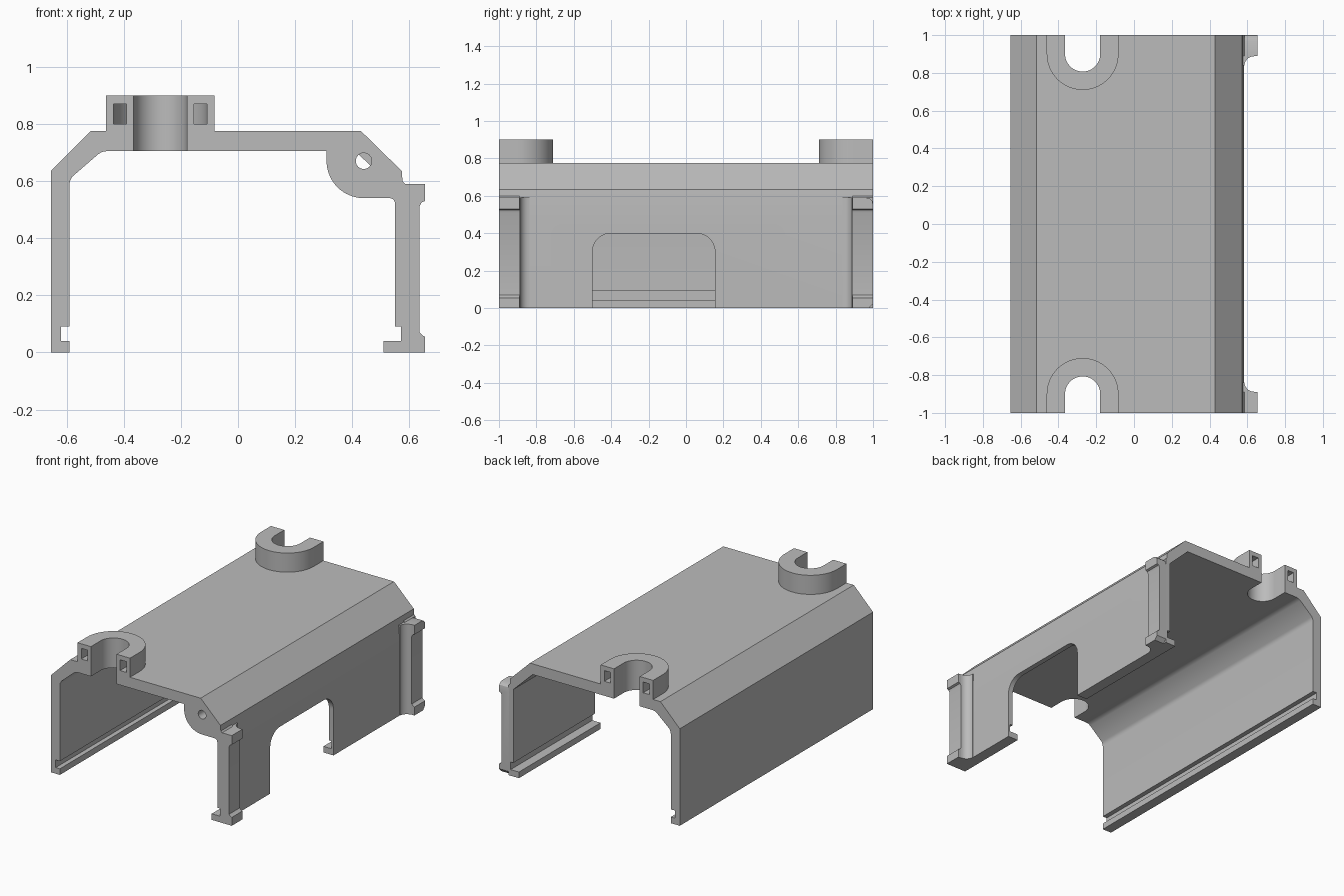
import bpy
import bmesh
import math

cube = bpy.data.objects.get("Cube")
if cube:
    bpy.data.objects.remove(cube, do_unlink=True)

grey = bpy.data.materials.new("plain grey")
grey.use_nodes = True
grey.diffuse_color = (0.5, 0.5, 0.5, 1)
grey.node_tree.nodes["Principled BSDF"].inputs["Base Color"].default_value = (0.5, 0.5, 0.5, 1)


def arc(cx, cy, r, start, end, steps=16):
    """Points along a circular arc, angles in degrees."""
    return [(cx + r * math.cos(math.radians(start + (end - start) * i / steps)),
             cy + r * math.sin(math.radians(start + (end - start) * i / steps)))
            for i in range(steps + 1)]


def prism(name, outline, axis, a, b):
    """Extrude a closed 2D outline along an axis from a to b."""
    place = {"x": lambda u, v, t: (t, u, v),
             "y": lambda u, v, t: (u, t, v),
             "z": lambda u, v, t: (u, v, t)}[axis]
    bm = bmesh.new()
    base = [bm.verts.new(place(u, v, a)) for u, v in outline]
    top = [bm.verts.new(place(u, v, b)) for u, v in outline]
    bm.faces.new(base)
    bm.faces.new(top)
    for i in range(len(base)):
        j = (i + 1) % len(base)
        bm.faces.new((base[i], base[j], top[j], top[i]))
    bmesh.ops.recalc_face_normals(bm, faces=bm.faces)
    mesh = bpy.data.meshes.new(name)
    bm.to_mesh(mesh)
    bm.free()
    mesh.materials.append(grey)
    obj = bpy.data.objects.new(name, mesh)
    bpy.context.collection.objects.link(obj)
    return obj


def activate(obj):
    bpy.ops.object.select_all(action="DESELECT")
    obj.select_set(True)
    bpy.context.view_layer.objects.active = obj


def cut(cutter, *targets):
    """Subtract a cutter from each target, then discard it."""
    cutter.hide_render = True
    for obj in targets:
        activate(obj)
        mod = obj.modifiers.new("cut", "BOOLEAN")
        mod.operation = "DIFFERENCE"
        mod.solver = "EXACT"
        mod.object = cutter
        bpy.ops.object.modifier_apply(modifier=mod.name)
    bpy.data.objects.remove(cutter, do_unlink=True)


# Housing shell: constant cross-section with a rail groove in each wall
outer = [(-.655, 0), (-.655, .635), (-.515, .775), (.43, .775),
         (.573, .635), (.583, .51), (.583, 0)]
right_rail = [(.51, 0), (.51, .04), (.57, .04), (.57, .09), (.55, .09)]
ceiling = [(.55, .57), (.41, .705), (-.455, .705), (-.475, .702),
           (-.49, .693), (-.58, .615), (-.588, .60), (-.59, .585)]
left_rail = [(-.59, .09), (-.62, .09), (-.62, .04), (-.59, .04), (-.59, 0)]
shell = prism("housing_shell", outer + right_rail + ceiling + left_rail, "y", -1, 1)
parts = [shell]

# Rounded opening in the left wall
opening = [(-.5, -.1)] + arc(-.4, .3, .1, 180, 90) + arc(.055, .3, .1, 90, 0) + [(.155, -.1)]
cut(prism("opening_cutter", opening, "x", .45, .75), shell)

# Rounded corner lug with a pin hole, at the front end
lug = prism("corner_lug", [(.55, .57), (.41, .705), (.31, .705)]
            + arc(.44, .67, .13, 180, 270) + arc(.53, .52, .02, 90, 0, 6), "y", -1, -.9)
parts.append(lug)
cut(prism("pin_hole_cutter", arc(.44, .67, .028, 0, 345, 23), "y", -1.1, -.895), lug, shell)


def arch(r, s, end=1.0):
    """U-shaped outline, open towards the end face on side s."""
    points = [(-r, end)] + [(x, y) for x, y in arc(0, .9, r, 180, 360, 32)] + [(r, end)]
    return [(x - .272, s * y) for x, y in points]


for s, side in ((-1, "front"), (1, "back")):
    # Raised horseshoe boss with a hidden curved strap channel and an open slot
    boss = prism(side + "_boss", arch(.19, s), "z", .775, .9)
    parts.append(boss)
    channel = arch(.163, s, 1.1) + arch(.118, s, 1.1)[::-1]
    cut(prism("channel_cutter", channel, "z", .80, .87), boss)
    cut(prism("slot_cutter", arch(.093, s, 1.1), "z", .65, 1), boss, shell)

    # Wall clip with a lip at top and bottom, and a flare blending into the wall
    lip = [(.575, 0), (.655, 0), (.655, .055), (.645, .06), (.635, .07), (.635, .51),
           (.642, .525), (.655, .53), (.655, .59), (.585, .59), (.575, .6)]
    clip = prism(side + "_clip", lip, "y", s, s * .89)
    flare_plan = [(.575, .89), (.635, .89)] + arc(.635, .838, .05, 90, 180, 8) + [(.575, .838)]
    flare = prism(side + "_clip_flare", [(x, s * y) for x, y in flare_plan], "z", 0, .59)
    parts += [clip, flare]

# Eased corners on the back clip
cut(prism("top_corner_cutter", [(1.01, .55), (1.01, .61), (.96, .61), (.965, .59),
                                (.985, .584), (.996, .572), (1, .55)], "x", .585, .7), clip)
cut(prism("bottom_corner_cutter", [(1.01, .035), (1.01, -.02), (.96, -.02)], "x", .585, .7), clip)

for obj in parts:
    activate(obj)
    bpy.ops.object.shade_smooth_by_angle(angle=math.radians(28))
